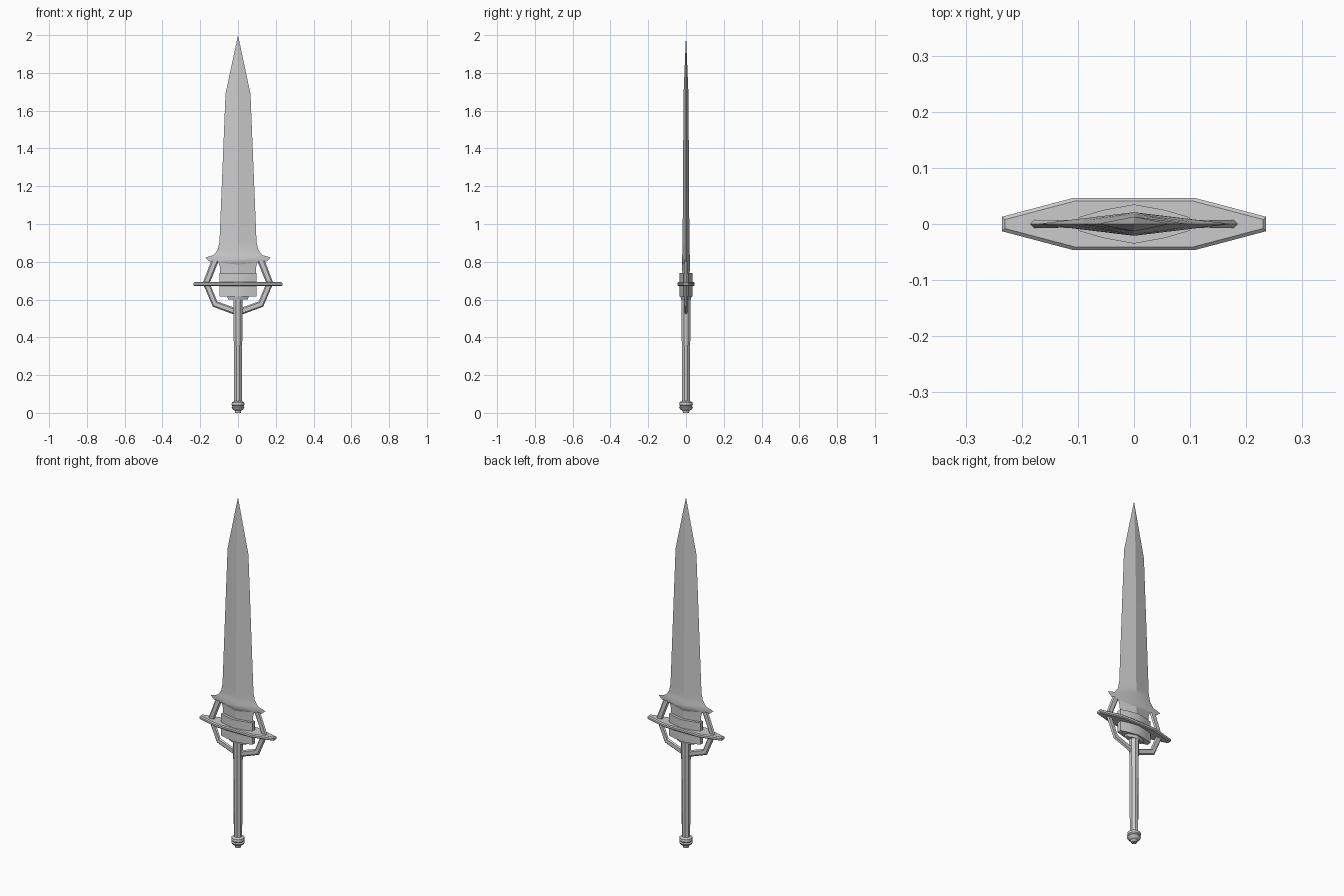
import bpy
from math import cos, sin, pi, radians

if "Cube" in bpy.data.objects:
    bpy.data.objects.remove(bpy.data.objects["Cube"])


def loft(name, rings, closed=False, smooth=30):
    """Skin a list of equal-length vertex rings; cap the ends unless closed."""
    n, m = len(rings[0]), len(rings)
    verts = [v for r in rings for v in r]
    faces = []
    for i in range(m if closed else m - 1):
        a, b = i * n, ((i + 1) % m) * n
        for j in range(n):
            k = (j + 1) % n
            faces.append((a + j, a + k, b + k, b + j))
    if not closed:
        faces.append(tuple(reversed(range(n))))
        faces.append(tuple(range((m - 1) * n, m * n)))
    mesh = bpy.data.meshes.new(name)
    mesh.from_pydata(verts, [], faces)
    obj = bpy.data.objects.new(name, mesh)
    bpy.context.collection.objects.link(obj)
    bpy.ops.object.select_all(action='DESELECT')
    obj.select_set(True)
    bpy.context.view_layer.objects.active = obj
    bpy.ops.object.mode_set(mode='EDIT')
    bpy.ops.mesh.select_all(action='SELECT')
    bpy.ops.mesh.remove_doubles(threshold=0.0001)
    bpy.ops.mesh.normals_make_consistent(inside=False)
    bpy.ops.object.mode_set(mode='OBJECT')
    bpy.ops.object.shade_smooth_by_angle(angle=radians(smooth))
    return obj


def lathe(name, profile, sides):
    return loft(name, [[(r * cos(2 * pi * (j + .5) / sides), r * sin(2 * pi * (j + .5) / sides), z)
                        for j in range(sides)] for r, z in profile], smooth=40)


def slab(name, outline, levels):
    """Stack scaled copies of a plan outline; levels are (z, inset)."""
    return loft(name, [[(x - s * (1 if x > 0 else -1 if x < 0 else 0),
                         y - s * (1 if y > 0 else -1), z) for x, y in outline]
                       for z, s in levels])


# Blade with diamond section, flaring into two side spikes: half width, edge z, ridge z, ridge y
rows = [(0.090, 0.62, 0.62, 0.019), (0.095, 0.77, 0.77, 0.020), (0.104, 0.797, 0.785, 0.021),
        (0.150, 0.801, 0.80, 0.021), (0.173, 0.822, 0.815, 0.021), (0.128, 0.836, 0.835, 0.020),
        (0.107, 0.865, 0.865, 0.019), (0.098, 0.905, 0.905, 0.018),
        (0.066, 1.69, 1.69, 0.013), (0.0, 2.0, 2.0, 0.0)]
loft("blade", [[(w, 0, ez), (0, t, rz), (-w, 0, ez), (0, -t, rz)] for w, ez, rz, t in rows], smooth=20)

# Collar round the blade root, and the small block below it
collar = [(0.099, -0.012), (0.099, 0.012), (0.055, 0.025), (0.0, 0.035), (-0.055, 0.025),
          (-0.099, 0.012), (-0.099, -0.012), (-0.055, -0.025), (0.0, -0.035), (0.055, -0.025)]
slab("collar", collar, [(0.615, 0), (0.74, 0)])
slab("lower_block", [(x * 0.57, y * 0.85) for x, y in collar], [(0.60, 0.004), (0.62, 0)])

# Flat eight-sided hand guard
guard = [(0.235, -0.013), (0.235, 0.013), (0.11, 0.046), (-0.11, 0.046),
         (-0.235, 0.013), (-0.235, -0.013), (-0.11, -0.046), (0.11, -0.046)]
slab("guard", guard, [(0.671, 0.005), (0.676, 0), (0.687, 0), (0.692, 0.005)])

# Angular side bars, mirrored: outer and inner points of the frame
outer = [(0.142, 0.805), (0.187, 0.687), (0.133, 0.562), (0.0, 0.513)]
inner = [(0.102, 0.805), (0.150, 0.687), (0.110, 0.590), (0.0, 0.550)]
section = [(0, 0), (0.2, 0.007), (0.8, 0.007), (1, 0), (0.8, -0.007), (0.2, -0.007)]
rings = [[(o[0] + (i[0] - o[0]) * t, y, o[1] + (i[1] - o[1]) * t) for t, y in section]
         for o, i in zip(outer, inner)]
bars = loft("side_bars", rings)
mirror = bars.modifiers.new("Mirror", 'MIRROR')
mirror.use_axis[0] = True

# Grip and pommel
lathe("grip", [(0.022, 0.05), (0.026, 0.61)], 8)
lathe("pommel", [(0.016, 0.0), (0.018, 0.012), (0.030, 0.018), (0.036, 0.030),
                 (0.031, 0.036), (0.036, 0.042), (0.034, 0.056), (0.024, 0.062)], 10)
